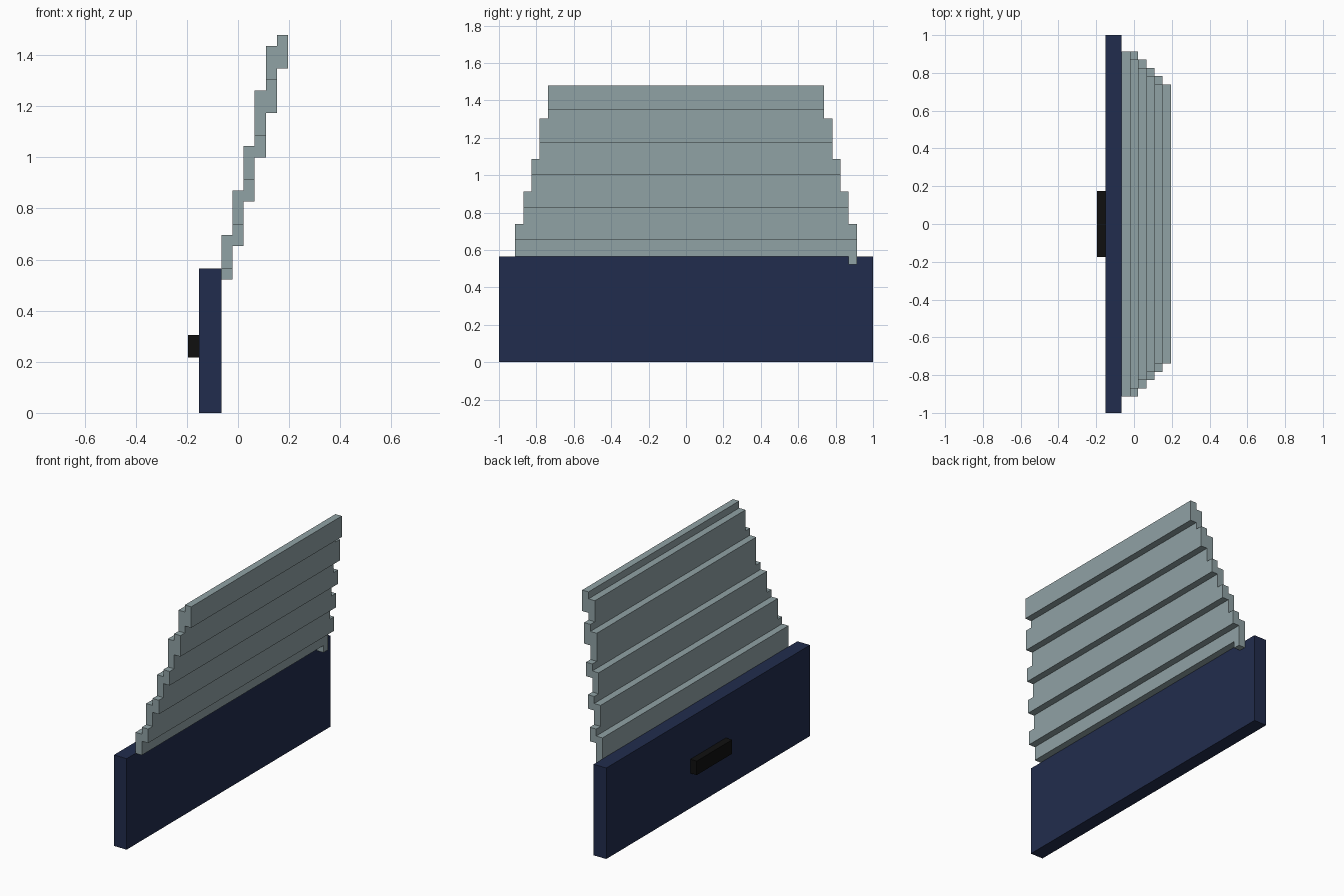
import bpy, bmesh

if "Cube" in bpy.data.objects:
    bpy.data.objects.remove(bpy.data.objects["Cube"])

U = 1 / 23  # one grid unit of the stepped design


def material(name, rgb):
    m = bpy.data.materials.new(name)
    m.diffuse_color = (*rgb, 1)
    m.use_nodes = True
    m.node_tree.nodes["Principled BSDF"].inputs["Base Color"].default_value = m.diffuse_color
    return m


navy = material("navy", (0.0155, 0.0255, 0.074))
grey = material("grey_green", (0.28, 0.36, 0.375))
black = material("black", (0.005, 0.005, 0.005))


def plate(name, x0, x1, outline, mat):
    """Extrude a (y, z) outline from x0 to x1, all in grid units."""
    bm = bmesh.new()
    face = bm.faces.new([bm.verts.new((x0 * U, y * U, z * U)) for y, z in outline])
    new = bmesh.ops.extrude_face_region(bm, geom=[face])["geom"]
    verts = [v for v in new if isinstance(v, bmesh.types.BMVert)]
    bmesh.ops.translate(bm, verts=verts, vec=((x1 - x0) * U, 0, 0))
    bmesh.ops.recalc_face_normals(bm, faces=bm.faces)
    mesh = bpy.data.meshes.new(name)
    bm.to_mesh(mesh)
    bm.free()
    mesh.materials.append(mat)
    obj = bpy.data.objects.new(name, mesh)
    bpy.context.collection.objects.link(obj)


def rect(w, z0, z1):
    return [(-w, z0), (w, z0), (w, z1), (-w, z1)]


def stepped(w, z0, zs, z1):
    """Wide lower band, one unit narrower on each side above zs."""
    right = [(w, z0), (w, zs), (w - 1, zs), (w - 1, z1)]
    return right + [(-y, z) for y, z in reversed(right)]


# Base board and handle
plate("base_board", -3.5, -1.5, rect(23, 0, 13), navy)
plate("handle", -4.5, -3.5, rect(4, 5, 7), black)

# Lowest slat, with a small tab hanging at one end
plate("slat_1", -1.5, -0.5,
      [(-21, 13), (20, 13), (20, 12), (21, 12), (21, 16), (-21, 16)], grey)

# Overlapping stepped slats leaning back
for i, (w, z0, zs, z1) in enumerate([(21, 15, 17, 20), (20, 19, 21, 24),
                                     (19, 23, 25, 29), (18, 27, 30, 33)]):
    plate(f"slat_{i + 2}", i - 0.5, i + 0.5, stepped(w, z0, zs, z1), grey)

# Top slat
plate("slat_6", 3.5, 4.5, rect(17, 31, 34), grey)
